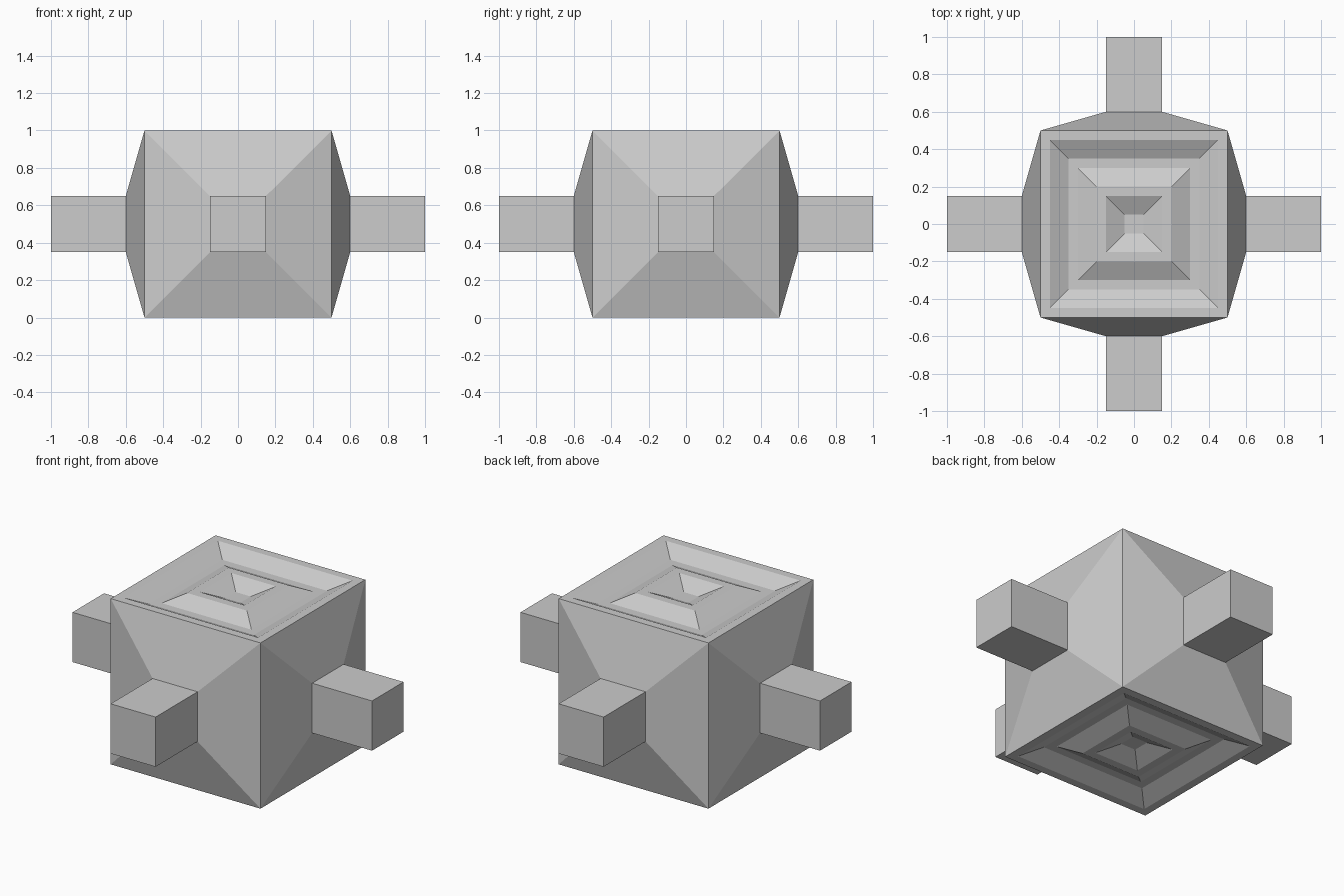
import bpy
import bmesh

# Remove the default cube
cube = bpy.data.objects.get("Cube")
if cube:
    bpy.data.objects.remove(cube, do_unlink=True)

GREY = (0.604, 0.604, 0.604, 1.0)
grey = bpy.data.materials.new("mid grey")
grey.use_nodes = True
grey.diffuse_color = GREY
for node in grey.node_tree.nodes:
    if node.type == "BSDF_PRINCIPLED":
        node.inputs["Base Color"].default_value = GREY


def step(bm, face, inset, rise):
    """Inset a face evenly, then move the inner face along its normal."""
    normal = face.normal.copy()
    bmesh.ops.inset_individual(bm, faces=[face], thickness=inset, depth=0,
                               use_even_offset=True)
    bmesh.ops.translate(bm, verts=face.verts[:], vec=normal * rise)
    bm.normal_update()


def pull(bm, face, length):
    """Extrude a face straight out along its normal."""
    normal = face.normal.copy()
    cap = bmesh.ops.extrude_discrete_faces(bm, faces=[face])["faces"][0]
    bmesh.ops.translate(bm, verts=cap.verts[:], vec=normal * length)
    bm.normal_update()


# Central block, one unit wide
bm = bmesh.new()
bmesh.ops.create_cube(bm, size=1)
bmesh.ops.translate(bm, verts=bm.verts[:], vec=(0, 0, 0.5))
bm.normal_update()

# Stepped square grooves: flat rim, then slopes down, up and down again
GROOVE = 0.05
groove_steps = [(0.05, 0), (0.1, -GROOVE), (0.05, 0),
                (0.1, GROOVE), (0.05, 0), (0.1, -GROOVE)]

for face in bm.faces[:]:
    if abs(face.normal.z) > 0.5:
        # Grooved top and bottom
        for inset, rise in groove_steps:
            step(bm, face, inset, rise)
    else:
        # Tapered side with a square arm
        step(bm, face, 0.35, 0.1)
        pull(bm, face, 0.4)

mesh = bpy.data.meshes.new("block_with_arms")
bm.to_mesh(mesh)
bm.free()
mesh.materials.append(grey)
block = bpy.data.objects.new("block_with_arms", mesh)
bpy.context.scene.collection.objects.link(block)
